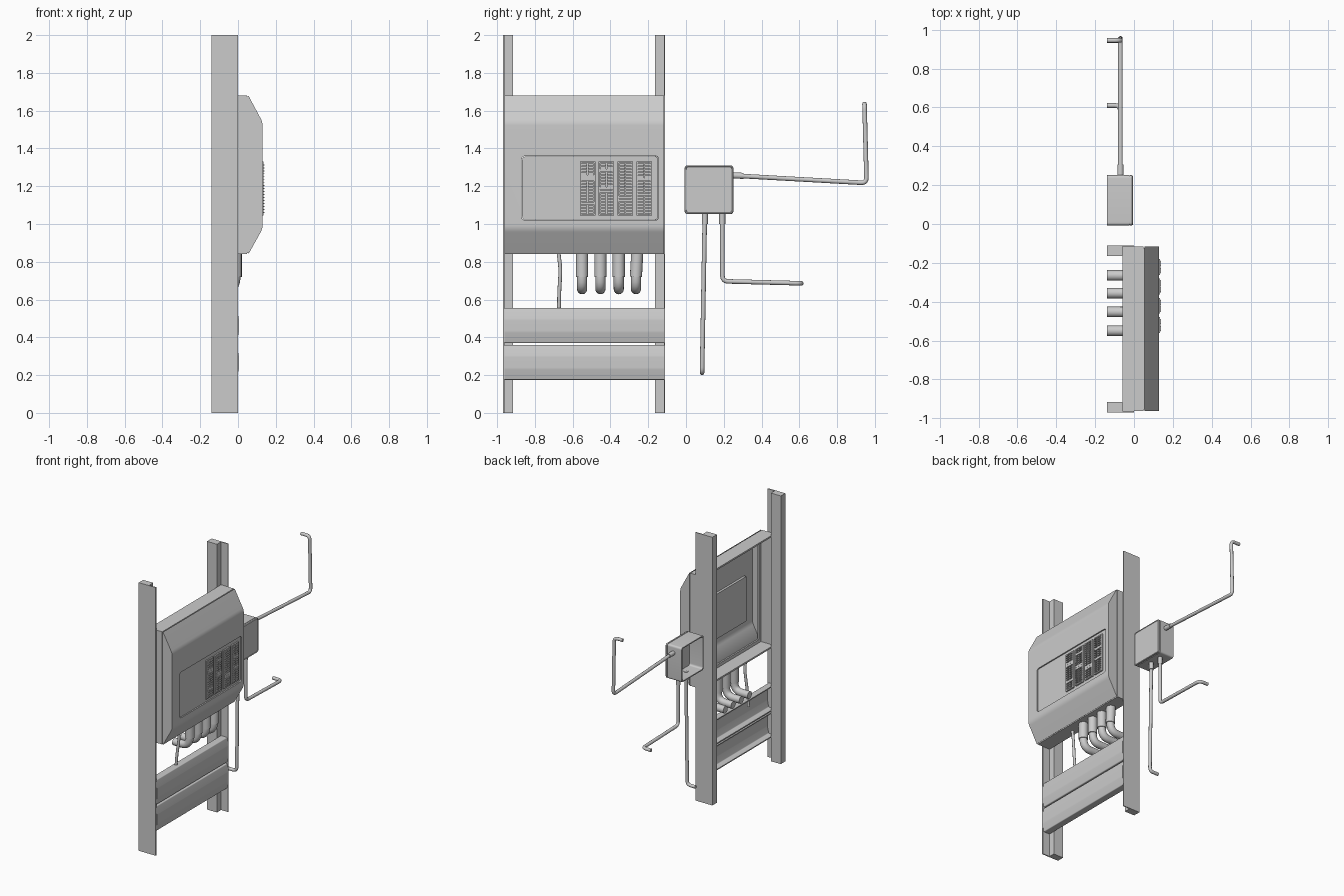
import bpy, bmesh, math
from mathutils import Vector

if "Cube" in bpy.data.objects:
    bpy.data.objects.remove(bpy.data.objects["Cube"])


def finish(name, bm):
    bmesh.ops.recalc_face_normals(bm, faces=bm.faces)
    me = bpy.data.meshes.new(name)
    bm.to_mesh(me)
    bm.free()
    ob = bpy.data.objects.new(name, me)
    bpy.context.collection.objects.link(ob)
    smooth(ob)
    return ob


def smooth(ob):
    bpy.ops.object.select_all(action='DESELECT')
    ob.select_set(True)
    bpy.context.view_layer.objects.active = ob
    bpy.ops.object.shade_smooth_by_angle(angle=math.radians(35))


def fillet(pts, r, closed=False, seg=6):
    """Round the corners of a polyline."""
    pts = [Vector(p) for p in pts]
    n, out = len(pts), []
    for i, p in enumerate(pts):
        if not closed and i in (0, n - 1):
            out.append(p)
            continue
        a = p + (pts[i - 1] - p).normalized() * r
        b = p + (pts[(i + 1) % n] - p).normalized() * r
        for k in range(seg + 1):
            t = k / seg
            out.append(a * (1 - t) ** 2 + p * (2 * t * (1 - t)) + b * t * t)
    return out


def boxes(name, items):
    """Several boxes given as x0, x1, y0, y1, z0, z1 in one mesh."""
    bm = bmesh.new()
    for x0, x1, y0, y1, z0, z1 in items:
        for v in bmesh.ops.create_cube(bm, size=1)['verts']:
            v.co = ((x0 + x1) / 2 + v.co.x * (x1 - x0),
                    (y0 + y1) / 2 + v.co.y * (y1 - y0),
                    (z0 + z1) / 2 + v.co.z * (z1 - z0))
    return finish(name, bm)


def ring(x0, x1, y0, y1, z0, z1, w):
    return [(x0, x1, y0, y1, z1 - w, z1), (x0, x1, y0, y1, z0, z0 + w),
            (x0, x1, y0, y0 + w, z0 + w, z1 - w), (x0, x1, y1 - w, y1, z0 + w, z1 - w)]


def shell(name, outer, inner, y0, y1, t):
    """Open-backed housing: outer and inner skins joined along the back rim."""
    bm = bmesh.new()

    def row(pts, y):
        return [bm.verts.new((p[0], y, p[1])) for p in pts]
    o0, o1, i0, i1 = row(outer, y0), row(outer, y1), row(inner, y0 + t), row(inner, y1 - t)
    for a, b in ((o0, o1), (i0, i1)):
        bm.faces.new(a)
        bm.faces.new(b)
        for k in range(len(a) - 1):
            bm.faces.new((a[k], a[k + 1], b[k + 1], b[k]))
    for e in (0, -1):
        bm.faces.new((o0[e], o1[e], i1[e], i0[e]))
    for o, i in ((o0, i0), (o1, i1)):
        bm.faces.new((o[0], o[-1], i[-1], i[0]))
    return finish(name, bm)


def loft(name, rect, r, stations):
    """Rounded y-z rectangle lofted along x through (x, inset) stations."""
    y0, y1, z0, z1 = rect
    bm, rings = bmesh.new(), []
    for x, i in stations:
        c = [(y0 + i, z0 + i), (y1 - i, z0 + i), (y1 - i, z1 - i), (y0 + i, z1 - i)]
        rings.append([bm.verts.new((x, p[0], p[1])) for p in fillet(c, r, True)])
    for a, b in zip(rings, rings[1:]):
        for k in range(len(a)):
            j = (k + 1) % len(a)
            bm.faces.new((a[k], a[j], b[j], b[k]))
    bm.faces.new(rings[0])
    bm.faces.new(rings[-1])
    return finish(name, bm)


def pipe(name, pts, rad, r=0.03):
    cu = bpy.data.curves.new(name, 'CURVE')
    cu.dimensions = '3D'
    cu.bevel_depth, cu.bevel_resolution, cu.use_fill_caps = rad, 6, True
    path = fillet(pts, r)
    sp = cu.splines.new('POLY')
    sp.points.add(len(path) - 1)
    for q, p in zip(sp.points, path):
        q.co = (*p, 1)
    ob = bpy.data.objects.new(name, cu)
    bpy.context.collection.objects.link(ob)
    bpy.ops.object.select_all(action='DESELECT')
    ob.select_set(True)
    bpy.context.view_layer.objects.active = ob
    bpy.ops.object.convert(target='MESH')
    smooth(bpy.context.object)


# Upright posts: block with a thin outer plate
Y0, Y1 = -0.962, -0.117
boxes("left_post", [(-0.14, 0, -0.97, Y0, 0, 2), (-0.14, -0.058, Y0, -0.917, 0, 2)])
boxes("right_post", [(-0.14, 0, Y1, -0.11, 0, 2), (-0.14, -0.058, -0.165, Y1, 0, 2)])

# Cabinet frame, with a recessed neck behind the cover
boxes("cabinet_frame", ring(-0.058, 0.048, Y0, Y1, 0.84, 1.68, 0.012))
boxes("cabinet_neck", ring(0.046, 0.057, Y0 + 0.006, Y1 - 0.006, 0.846, 1.674, 0.03))

# Cover with sloped top and bottom, and a rounded opening for the door
outer = fillet([(0.055, 1.68), (0.13, 1.54), (0.13, 0.975), (0.055, 0.84)], 0.02)
inner = fillet([(0.055, 1.66), (0.118, 1.537), (0.118, 0.978), (0.055, 0.86)], 0.02)
cover = shell("cabinet_cover", outer, inner, Y0, Y1, 0.012)
cutter = loft("door_cutter", (-0.87, -0.145, 1.02, 1.36), 0.02, [(0.09, 0), (0.2, 0)])
mod = cover.modifiers.new("opening", 'BOOLEAN')
mod.object, mod.operation, mod.solver = cutter, 'DIFFERENCE', 'EXACT'
bpy.ops.object.select_all(action='DESELECT')
bpy.context.view_layer.objects.active = cover
bpy.ops.object.modifier_apply(modifier=mod.name)
bpy.data.objects.remove(cutter)
smooth(cover)
loft("cabinet_door", (-0.867, -0.148, 1.023, 1.357), 0.018, [(0.104, 0), (0.124, 0)])

# Four columns of breakers
blanks = {0: (4, 5, 13), 1: (2, 8, 9), 2: (11, 12), 3: (5, 10)}
for c in range(4):
    y = -0.521 + c * 0.1
    parts = ring(0.122, 0.134, y - 0.041, y + 0.041, 1.045, 1.332, 0.008)
    for k in range(17):
        z = 1.055 + k * 0.0158
        if 16 - k in blanks[c]:
            parts.append((0.122, 0.136, y - 0.033, y + 0.033, z, z + 0.015))
            continue
        for s in (-1, 1):
            m = y + s * 0.017
            parts.append((0.122, 0.134, m - 0.015, m + 0.015, z, z + 0.012))
            parts.append((0.13, 0.14, m - 0.012, m + 0.012, z + 0.003, z + 0.008))
    boxes(f"breaker_column_{c + 1}", parts)

# Two lower cross panels
for i, zb in enumerate((0.175, 0.37)):
    zt = zb + 0.185
    o = [(-0.058, zt), (-0.008, zt), (0.005, zt - 0.06), (0.005, zb + 0.06), (-0.008, zb), (-0.058, zb)]
    n = [(-0.058, zt - 0.008), (-0.015, zt - 0.008), (-0.003, zt - 0.062),
         (-0.003, zb + 0.062), (-0.015, zb + 0.008), (-0.058, zb + 0.008)]
    shell(f"lower_panel_{i + 1}", fillet(o, 0.006), fillet(n, 0.006), Y0, Y1, 0.008)

# Large conduits below the cabinet
for i, (yt, yb) in enumerate([(-0.55, -0.55), (-0.453, -0.453), (-0.356, -0.356), (-0.258, -0.265)]):
    pipe(f"conduit_collar_{i + 1}", [(-0.012, yt, 0.85), (-0.012, yb, 0.72)], 0.032)
    pipe(f"conduit_{i + 1}", [(-0.012, yb, 0.76), (-0.016, yb, 0.655), (-0.14, yb, 0.655)], 0.027, 0.06)

# Thin cable down to the lower panels
pipe("thin_cable", [(-0.02, -0.675, 0.85), (-0.02, -0.664, 0.76), (-0.035, -0.672, 0.62),
                    (-0.045, -0.672, 0.5)], 0.01, 0.04)

# Junction box: open back, lid seam and raised front rim
loft("junction_box", (-0.007, 0.251, 1.053, 1.31), 0.016,
     [(-0.03, 0.008), (-0.14, 0.008), (-0.14, 0), (-0.024, 0), (-0.024, 0.003), (-0.02, 0.003),
      (-0.02, 0), (-0.01, 0), (-0.006, 0.003), (-0.006, 0.006), (-0.009, 0.008)])

# Thin conduits from the junction box, each with a collar and a wall bend
X = -0.07
runs = {
    "upper": [(X, 0.24, 1.257), (X, 0.305, 1.255), (X, 0.956, 1.217), (X, 0.945, 1.635), (-0.14, 0.945, 1.635)],
    "lower": [(X, 0.10, 1.065), (X, 0.10, 1.0), (X, 0.085, 0.212), (-0.14, 0.085, 0.212)],
    "side": [(X, 0.192, 1.065), (X, 0.192, 1.0), (X, 0.193, 0.697), (X, 0.61, 0.686), (-0.14, 0.61, 0.686)],
}
for k, p in runs.items():
    pipe(f"{k}_conduit_collar", p[:2], 0.016)
    pipe(f"{k}_thin_conduit", [p[0]] + p[2:], 0.012, 0.03)
